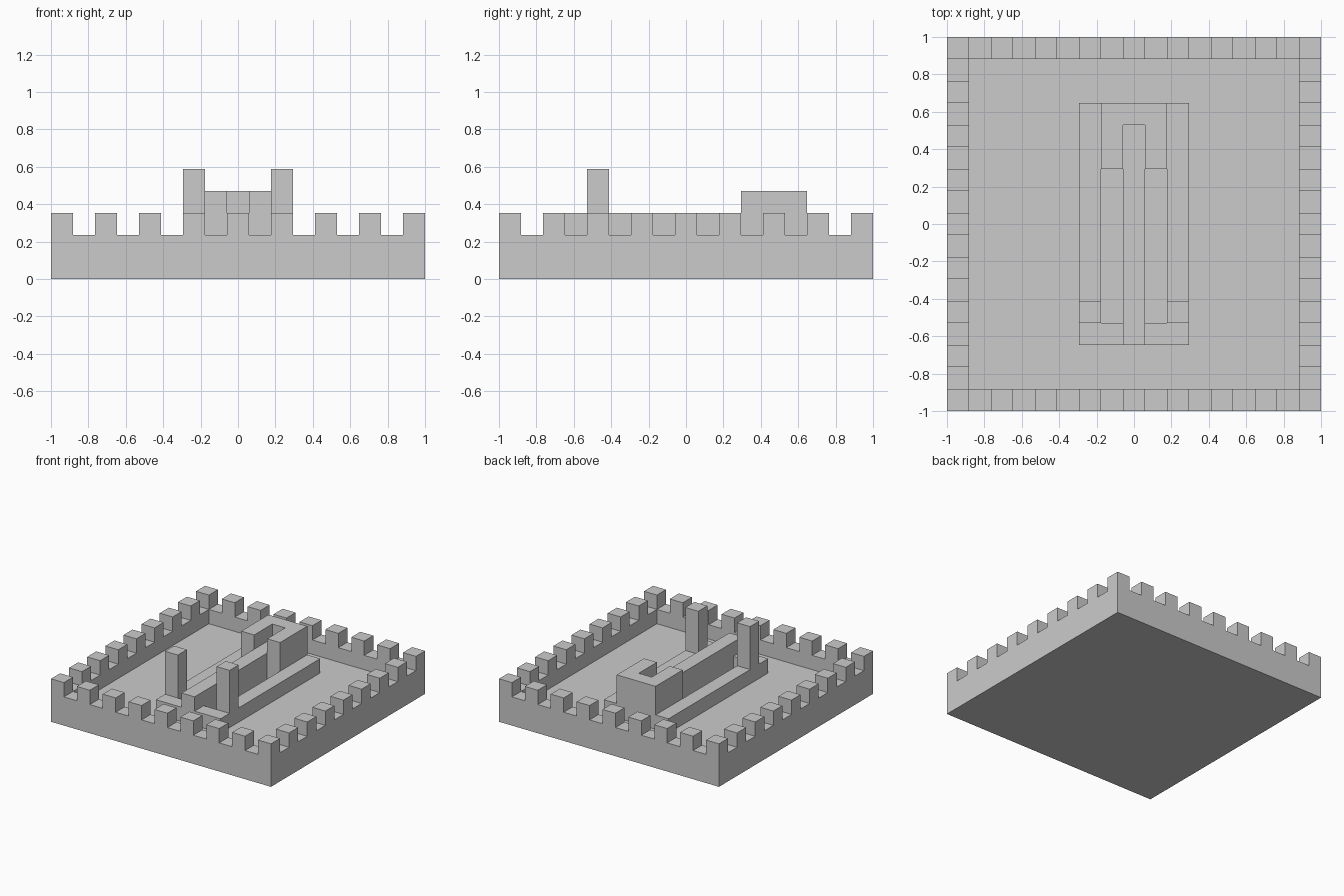
import bpy, bmesh, math
from mathutils import Vector

if "Cube" in bpy.data.objects:
    bpy.data.objects.remove(bpy.data.objects["Cube"])

N = 17                 # plan is a 17 x 17 block grid
U = 2 / N              # size of one block


def blocks(x, y, z):
    """Set of grid blocks in half-open x, y, z ranges."""
    return {(i, j, k) for i in range(*x) for j in range(*y) for k in range(*z)}


parts = {}

# Floor slab
parts["floor_slab"] = blocks((0, N), (0, N), (0, 1))

# Perimeter wall with a merlon on every other block
wall = blocks((0, N), (0, N), (1, 2)) - blocks((1, N - 1), (1, N - 1), (1, 2))
merlons = {(i, j, 2) for i, j, k in wall if i % 2 == 0 and j % 2 == 0}
parts["battlement_wall"] = wall | merlons

# Low frame in the courtyard, open between its rails
rails = blocks((6, 11), (3, 14), (1, 2)) - blocks((7, 10), (4, 11), (1, 2))
parts["low_frame"] = rails

# Central beam running along the frame
parts["central_beam"] = blocks((8, 9), (3, 13), (1, 3)) - rails

# U-shaped block at the back, wrapped round the beam
parts["rear_block"] = (blocks((7, 10), (11, 14), (2, 4))
                       - blocks((8, 9), (11, 13), (2, 4)))

# Two tall posts near the front
for name, i in (("left_post", 6), ("right_post", 10)):
    parts[name] = blocks((i, i + 1), (4, 5), (2, 5))

solid = set().union(*parts.values())


def skin(name, cells):
    """Make a mesh of the exposed faces of a part, merging flat areas."""
    bm = bmesh.new()
    verts = {}

    def vert(p):
        if p not in verts:
            verts[p] = bm.verts.new(((p[0] - N / 2) * U, (p[1] - N / 2) * U, p[2] * U))
        return verts[p]

    for c in sorted(cells):
        for axis in range(3):
            for side in (0, 1):
                n = list(c)
                n[axis] += 2 * side - 1
                if tuple(n) in solid:
                    continue
                a, b = (axis + 1) % 3, (axis + 2) % 3
                ring = []
                for da, db in ((0, 0), (1, 0), (1, 1), (0, 1)):
                    p = list(c)
                    p[axis] += side
                    p[a] += da
                    p[b] += db
                    ring.append(vert(tuple(p)))
                bm.faces.new(ring if side else ring[::-1])
    bmesh.ops.dissolve_limit(bm, angle_limit=math.radians(1),
                             verts=bm.verts[:], edges=bm.edges[:])
    mesh = bpy.data.meshes.new(name)
    bm.to_mesh(mesh)
    bm.free()
    bpy.context.collection.objects.link(bpy.data.objects.new(name, mesh))


for name, cells in parts.items():
    skin(name, cells)
